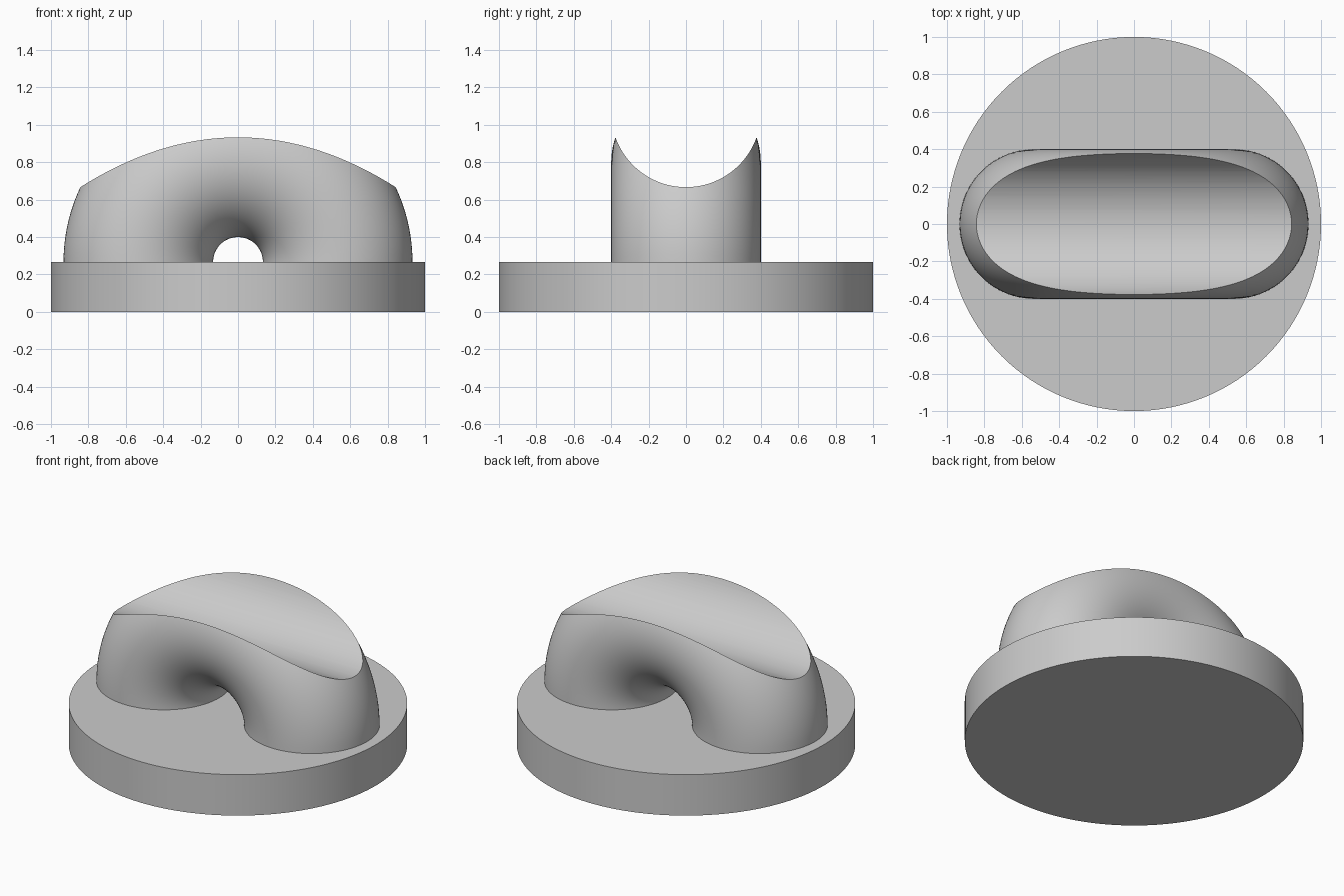
import bpy, bmesh
from math import pi, radians

BASE_TOP = 0.267     # height of the disc
RING = 0.533         # radius of the arch centre line
TUBE = 0.4           # radius of the arch tube and of the groove
GROOVE_Z = 1.067     # height of the groove axis

default = bpy.data.objects.get("Cube")
if default:
    bpy.data.objects.remove(default, do_unlink=True)

grey = bpy.data.materials.new("plain grey")
colour = (0.6, 0.6, 0.6, 1)
grey.diffuse_color = colour
grey.use_nodes = True
grey.node_tree.nodes["Principled BSDF"].inputs["Base Color"].default_value = colour


def finish(obj):
    obj.data.materials.clear()
    obj.data.materials.append(grey)
    bpy.ops.object.select_all(action='DESELECT')
    obj.select_set(True)
    bpy.context.view_layer.objects.active = obj
    bpy.ops.object.shade_smooth_by_angle(angle=radians(30))


# Round base
bpy.ops.mesh.primitive_cylinder_add(vertices=128, radius=1, depth=BASE_TOP,
                                    location=(0, 0, BASE_TOP / 2))
base = bpy.context.object
base.name = "round_base"
finish(base)

# Arch: upper half of a ring standing on the base
bpy.ops.mesh.primitive_torus_add(major_radius=RING, minor_radius=TUBE,
                                 major_segments=128, minor_segments=96,
                                 location=(0, 0, BASE_TOP), rotation=(pi / 2, 0, 0))
arch = bpy.context.object
arch.name = "arch"
bpy.ops.object.transform_apply(location=True, rotation=True, scale=True)
bm = bmesh.new()
bm.from_mesh(arch.data)
bmesh.ops.bisect_plane(bm, geom=bm.verts[:] + bm.edges[:] + bm.faces[:], dist=1e-5,
                       plane_co=(0, 0, BASE_TOP), plane_no=(0, 0, 1), clear_inner=True)
bmesh.ops.holes_fill(bm, edges=[e for e in bm.edges if e.is_boundary], sides=0)
bmesh.ops.recalc_face_normals(bm, faces=bm.faces[:])
bm.to_mesh(arch.data)
bm.free()

# Rounded groove cut along the top of the arch
bpy.ops.mesh.primitive_cylinder_add(vertices=128, radius=TUBE, depth=3,
                                    location=(0, 0, GROOVE_Z), rotation=(0, pi / 2, 0))
cutter = bpy.context.object
cutter.name = "groove_cutter"
cutter.hide_render = True
groove = arch.modifiers.new("groove", 'BOOLEAN')
groove.operation = 'DIFFERENCE'
groove.solver = 'EXACT'
groove.object = cutter
bpy.context.view_layer.objects.active = arch
bpy.ops.object.modifier_apply(modifier=groove.name)
bpy.data.objects.remove(cutter, do_unlink=True)
finish(arch)
